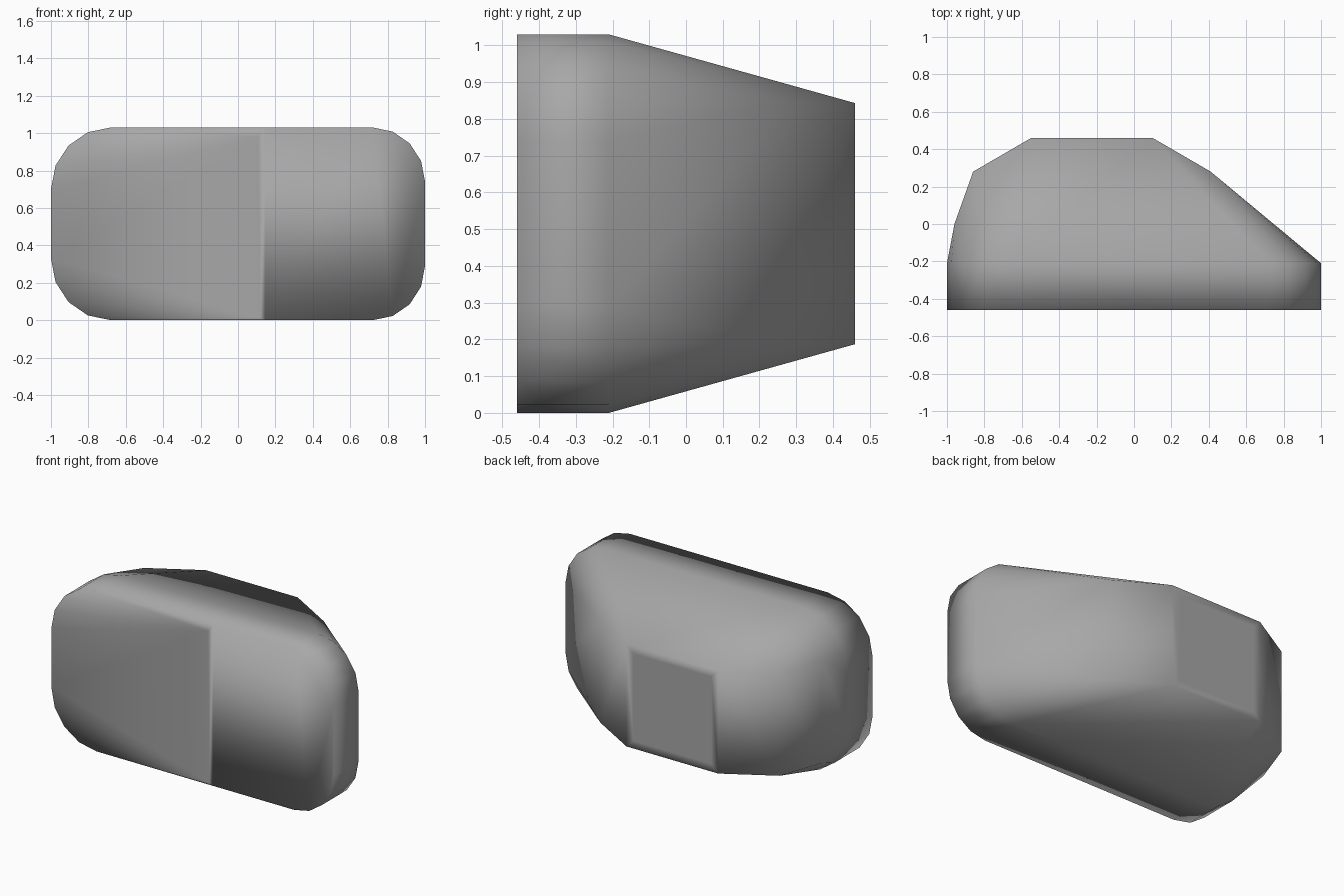
import bpy, bmesh, math
from mathutils import Vector

if "Cube" in bpy.data.objects:
    bpy.data.objects.remove(bpy.data.objects["Cube"])

H = 1.03           # full height
FRONT, RIM, BACK = -0.46, -0.21, 0.46


def corner(cx, cz, rx, rz, start, steps=4):
    """Quarter ellipse of a rounded-rectangle corner."""
    pts = []
    for i in range(steps + 1):
        a = math.radians(start + 90 * i / steps)
        pts.append((cx + rx * math.cos(a), cz + rz * math.sin(a)))
    return pts


# rounded-rectangle outline of the front block (x, z)
outline = (corner(0.72, H - 0.29, 0.28, 0.29, 0)
           + corner(-0.68, H - 0.33, 0.32, 0.33, 90)
           + corner(-0.68, 0.33, 0.32, 0.33, 180)
           + corner(0.72, 0.29, 0.28, 0.29, 270))

bm = bmesh.new()

# straight-sided front block
for y in (FRONT, RIM):
    for x, z in outline:
        bm.verts.new((x, y, z))

# tapered back: vertical edges, each with a low and a high end (x, y)
for x, y in [(-0.96, 0.0), (-0.86, 0.28), (-0.55, BACK), (0.1, BACK), (0.41, 0.28)]:
    for z in (0.187, H - 0.187):
        bm.verts.new((x, y, z))

# skin the points and merge the coplanar triangles
bmesh.ops.convex_hull(bm, input=bm.verts[:])
bmesh.ops.dissolve_limit(bm, angle_limit=math.radians(0.5),
                         verts=bm.verts[:], edges=bm.edges[:])
bmesh.ops.recalc_face_normals(bm, faces=bm.faces[:])

# flat patch inside the back face
back = [f for f in bm.faces if f.normal.y > 0.99]
bmesh.ops.inset_region(bm, faces=back, thickness=0.07)

# front panel: split at a vertical seam
front = [f for f in bm.faces if f.normal.y < -0.99]
geom = front + list({e for f in front for e in f.edges}) + list({v for f in front for v in f.verts})
bmesh.ops.bisect_plane(bm, geom=geom, dist=1e-5,
                       plane_co=Vector((0.145, 0, 0)), plane_no=Vector((1, 0, 0)))

# rebuild its left part round a flat middle that blends into the rim
left = [f for f in bm.faces if f.normal.y < -0.99 and f.calc_center_median().x < 0.145]
rim = {v for f in left for v in f.verts}
bmesh.ops.delete(bm, geom=left, context='FACES_ONLY')
mid = Vector((-0.3, FRONT, H / 2))
rim = sorted(rim, key=lambda v: math.atan2(v.co.z - mid.z, v.co.x - mid.x))
low = [v for v in rim if v.co.z < mid.z][::-1]     # seam to left side order reversed
low = low[::-1]
high = [v for v in rim if v.co.z >= mid.z]
hi_in = bm.verts.new((0.11, FRONT, H - 0.05))
lo_in = bm.verts.new((0.12, FRONT, 0.01))
for a, b in zip(high, high[1:]):
    bm.faces.new((hi_in, a, b))
for a, b in zip(low, low[1:]):
    bm.faces.new((lo_in, a, b))
bm.faces.new((hi_in, high[-1], low[0], lo_in))
bm.faces.new((lo_in, low[-1], high[0], hi_in))
bmesh.ops.recalc_face_normals(bm, faces=bm.faces[:])
for f in bm.faces:
    f.smooth = True

mesh = bpy.data.meshes.new("rounded_block")
bm.to_mesh(mesh)
bm.free()
obj = bpy.data.objects.new("rounded_block", mesh)
bpy.context.collection.objects.link(obj)

# dark grey surface
mat = bpy.data.materials.new("dark_grey")
mat.diffuse_color = (0.39, 0.39, 0.39, 1)
mat.use_nodes = True
mat.node_tree.nodes["Principled BSDF"].inputs["Base Color"].default_value = mat.diffuse_color
mesh.materials.append(mat)
